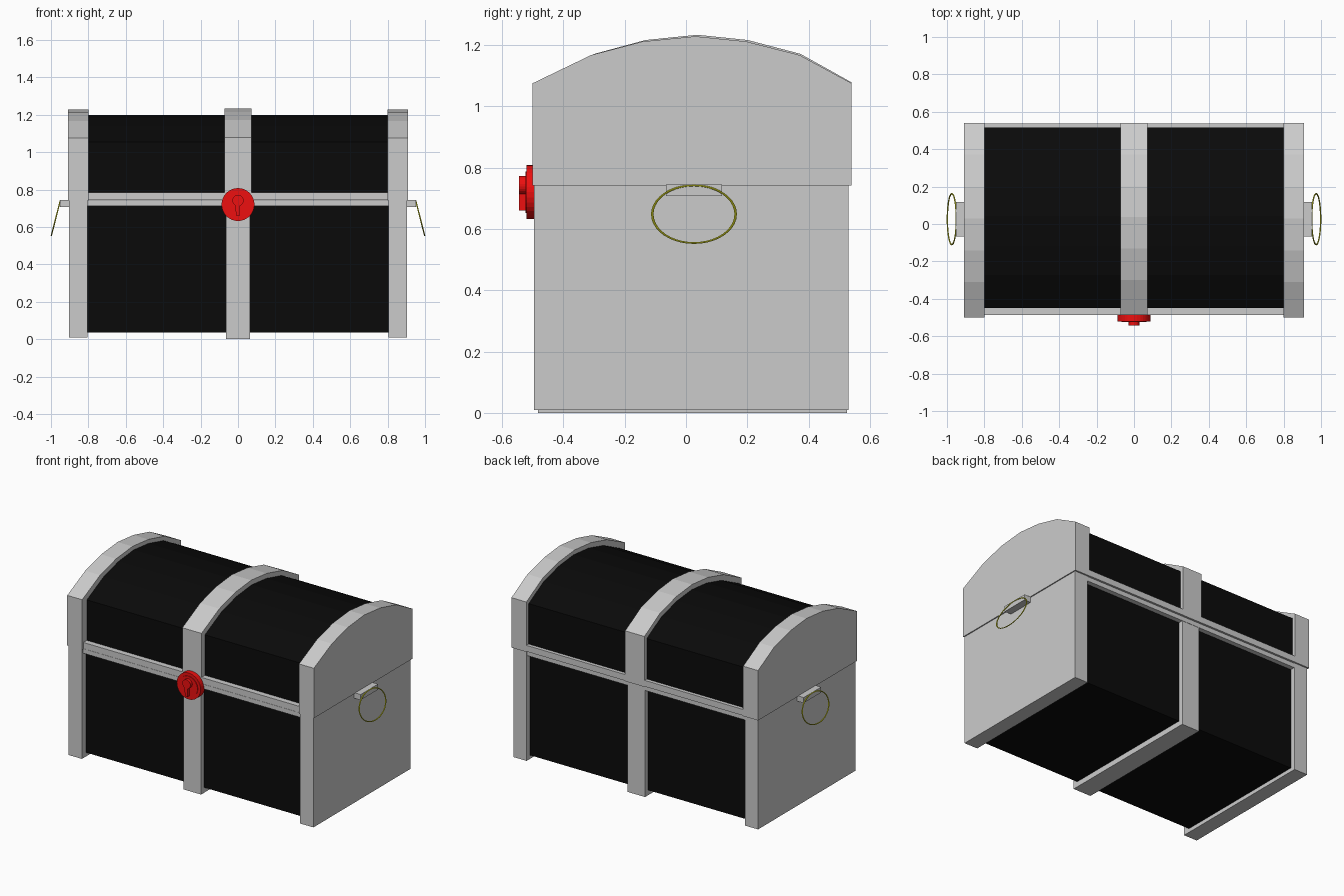
import bpy, bmesh, math
from mathutils import Vector

if "Cube" in bpy.data.objects:
    bpy.data.objects.remove(bpy.data.objects["Cube"])


def material(name, rgb):
    m = bpy.data.materials.new(name)
    m.diffuse_color = (*rgb, 1)
    m.use_nodes = True
    m.node_tree.nodes["Principled BSDF"].inputs["Base Color"].default_value = m.diffuse_color
    return m


BLACK = material("black_panel", (0.003, 0.003, 0.003))
RED = material("red_lock", (0.85, 0.005, 0.005))
YELLOW = material("yellow_ring", (0.7, 0.7, 0.02))


def prism(name, profile, axis, a, b, mat=None):
    """Extrude a closed 2D profile along x (profile is y,z) or y (profile is x,z)."""
    place = (lambda p, t: (t, p[0], p[1])) if axis == "x" else (lambda p, t: (p[0], t, p[1]))
    bm = bmesh.new()
    face = bm.faces.new([bm.verts.new(place(p, a)) for p in profile])
    new = bmesh.ops.extrude_face_region(bm, geom=[face])["geom"]
    shift = Vector(place((0, 0), b - a))
    bmesh.ops.translate(bm, vec=shift, verts=[v for v in new if isinstance(v, bmesh.types.BMVert)])
    bmesh.ops.recalc_face_normals(bm, faces=bm.faces)
    me = bpy.data.meshes.new(name)
    bm.to_mesh(me)
    bm.free()
    ob = bpy.data.objects.new(name, me)
    bpy.context.collection.objects.link(ob)
    if mat:
        me.materials.append(mat)
    return ob


def rect(u0, u1, v0, v1):
    return [(u0, v0), (u1, v0), (u1, v1), (u0, v1)]


def lid_profile(y0, y1, base, edge, top):
    arc = [(0, 0), (.183, .6), (.345, .89), (.51, 1), (.67, .89), (.837, .6), (1, 0)]
    return [(y0, base)] + [(y0 + f * (y1 - y0), edge + h * (top - edge)) for f, h in arc] + [(y1, base)]


def circle(cx, cz, r, n=32, start=0, end=2 * math.pi):
    return [(cx + r * math.cos(start + (end - start) * i / n),
             cz + r * math.sin(start + (end - start) * i / n)) for i in range(n)]


def mirror_x(ob):
    ob.modifiers.new("mirror", "MIRROR")
    return ob


# Black panels of box and lid
prism("box_panels", rect(-0.45, 0.495, 0.035, 0.74), "x", -0.83, 0.83, BLACK)
prism("lid_panels", lid_profile(-0.45, 0.515, 0.745, 1.055, 1.2), "x", -0.83, 0.83, BLACK)

# Solid grey ends and centre straps
mirror_x(prism("box_end", rect(-0.495, 0.53, 0.01, 0.742), "x", 0.805, 0.903))
mirror_x(prism("lid_end", lid_profile(-0.5, 0.54, 0.742, 1.075, 1.228), "x", 0.80, 0.91))
prism("box_centre_strap", rect(-0.482, 0.525, 0.0, 0.742), "x", -0.065, 0.065)
prism("lid_centre_strap", lid_profile(-0.486, 0.54, 0.742, 1.078, 1.233), "x", -0.071, 0.071)

# Rails around the opening, front and back
prism("box_rail", rect(-0.485, 0.527, 0.712, 0.742), "x", -0.81, 0.81)
prism("lid_rail", rect(-0.487, 0.538, 0.744, 0.785), "x", -0.81, 0.81)

# Round lock plate with a rim and a raised keyhole
prism("lock_plate", circle(0, 0.72, 0.088), "y", -0.52, -0.475, RED)
prism("lock_disc", circle(0, 0.72, 0.068), "y", -0.524, -0.51, RED)
keyhole = [(-0.009, 0.66), (0.009, 0.66)] + circle(0, 0.742, 0.03, 20, -1.26, 1.5 * math.pi - 0.31)
prism("keyhole", keyhole, "y", -0.544, -0.515, RED)

# Handle brackets and tilted pull rings
mirror_x(prism("handle_bracket", rect(-0.066, 0.118, 0.708, 0.745), "x", 0.90, 0.951))
bpy.ops.mesh.primitive_torus_add(major_segments=40, minor_segments=8, major_radius=1, minor_radius=0.03)
ring = bpy.context.object
ring.name = "pull_ring"
for v in ring.data.vertices:
    u, w, t = v.co
    v.co = (0.974 - 0.024 * w + 0.12 * t, 0.026 + 0.136 * u, 0.648 + 0.094 * w)
ring.data.materials.append(YELLOW)
mirror_x(ring)
